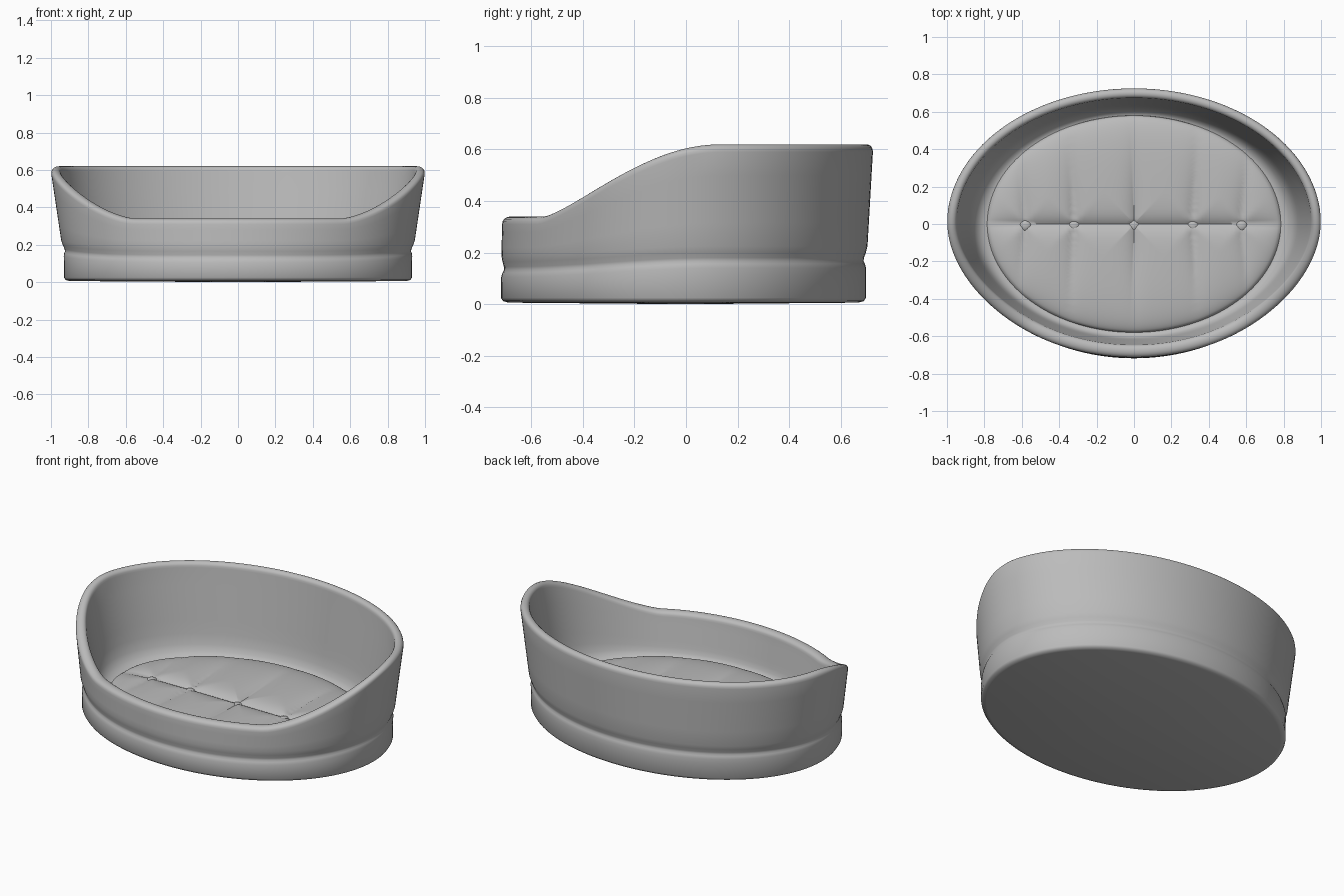
import bpy, bmesh, math

cube = bpy.data.objects.get("Cube")
if cube:
    bpy.data.objects.remove(cube, do_unlink=True)

grey = bpy.data.materials.new("soft grey")
grey.use_nodes = True
grey.diffuse_color = (0.5, 0.5, 0.5, 1)
grey.node_tree.nodes["Principled BSDF"].inputs["Base Color"].default_value = (0.5, 0.5, 0.5, 1)

N = 160
BUTTONS = (-0.58, -0.32, 0, 0.315, 0.575)


def smooth(u):
    u = min(max(u, 0), 1)
    return u * u * (3 - 2 * u)


def finish(name, bm):
    bmesh.ops.recalc_face_normals(bm, faces=bm.faces)
    mesh = bpy.data.meshes.new(name)
    bm.to_mesh(mesh)
    bm.free()
    mesh.materials.append(grey)
    obj = bpy.data.objects.new(name, mesh)
    bpy.context.collection.objects.link(obj)
    bpy.ops.object.select_all(action='DESELECT')
    obj.select_set(True)
    bpy.context.view_layer.objects.active = obj
    bpy.ops.object.shade_smooth_by_angle(angle=math.radians(60))
    return obj


def loft(name, section, low, high):
    """Sweep an angle-dependent section round the z axis, with a pole at each end."""
    bm = bmesh.new()
    cols = [[bm.verts.new(p) for p in section(2 * math.pi * i / N)] for i in range(N)]
    ends = bm.verts.new((0, 0, low)), bm.verts.new((0, 0, high))
    for a, b in zip(cols, cols[1:] + cols[:1]):
        for k in range(len(a) - 1):
            bm.faces.new((a[k], b[k], b[k + 1], a[k + 1]))
        bm.faces.new((ends[0], b[0], a[0]))
        bm.faces.new((ends[1], a[-1], b[-1]))
    return finish(name, bm)


# Wall: flared oval shell, low in front, with a grooved base band and round rim
FLOOR = 0.085


def wall_section(t):
    c, s = math.cos(t), math.sin(t)
    y = 0.72 * s
    top = 0.34 + 0.28 * smooth(max(0, (y + 0.58) / 0.72) ** 0.72)
    groove = 0.13 + 0.035 * smooth((y + 0.7) / 0.8)
    front = smooth(-s * 1.2)
    rim = 0.052 + 0.016 * front

    def point(inset, z):
        flare = min(max((z - 0.12) / 0.47, 0), 1)
        depth = 0.698 + 0.027 * flare if s > 0 else 0.718 - 0.012 * flare
        return ((0.93 + 0.07 * flare - inset) * c, (depth - inset) * s, z)

    pts = [point(0.03, 0.006), point(0.008, 0.012), point(0, 0.025)]
    pts += [point(0, groove - 0.05), point(0.001, groove - 0.025),
            point(0.006, groove - 0.008), point(0.012, groove + 0.002),
            point(0.011, groove + 0.015), point(0.005, groove + 0.035),
            point(0, groove + 0.06)]
    pts += [point(0, groove + 0.06 + (top - groove - 0.09) * k / 4) for k in range(1, 5)]
    # rounded rim
    for k in range(1, 11):
        a = math.pi * k / 10
        pts.append(point(rim * (1 - math.cos(a)) / 2, top - 0.03 + 0.03 * math.sin(a) ** 0.8))
    # inner wall curving down into the floor
    x0, y0, z0 = pts[-1]
    for r, h in ((0.88, 0.8), (0.76, 0.6), (0.64, 0.4), (0.55, 0.25),
                 (0.45, 0.13), (0.32, 0.06), (0.17, 0.02), (0, 0)):
        fx, fy = 0.79 * c, 0.58 * s
        pts.append((fx + (x0 - fx) * r, fy + (y0 - fy) * r, FLOOR + (z0 - FLOOR) * h))
    return pts


loft("bed_wall", wall_section, 0, FLOOR)


# Cushion: puffed oval pad, tufted along the middle and in cross seams
def cushion_height(x, y, r):
    puff = 0.055 * (1 - r ** 5) ** 0.5
    cross = max(math.exp(-abs(x - b * (1 + 0.15 * abs(y))) / 0.045) for b in BUTTONS)
    middle = math.exp(-abs(y) / 0.045)
    fade = 1 - 0.75 * smooth(abs(y) / 0.55)
    dent = max(0.55 * cross * fade, 0.6 * middle, 0.85 * cross * middle)
    return FLOOR + 0.008 + puff * (1 - dent)


def cushion_section(t):
    c, s = math.cos(t), math.sin(t)
    pts = [(0.76 * c, 0.555 * s, FLOOR - 0.01), (0.78 * c, 0.575 * s, FLOOR)]
    rings = 44
    for k in range(rings):
        r = 1 - (k / rings) ** 1.2
        x, y = 0.785 * r * c, 0.58 * r * s
        pts.append((x, y, cushion_height(x, y, r)))
    return pts


loft("cushion", cushion_section, FLOOR - 0.01, cushion_height(0, 0, 0))

# Buttons along the middle seam
for i, x in enumerate(BUTTONS):
    bm = bmesh.new()
    bmesh.ops.create_uvsphere(bm, u_segments=24, v_segments=12, radius=0.03)
    bmesh.ops.scale(bm, vec=(1, 1, 0.5), verts=bm.verts)
    button = finish(f"button_{i + 1}", bm)
    button.location = (x, -0.008, FLOOR + 0.025)
